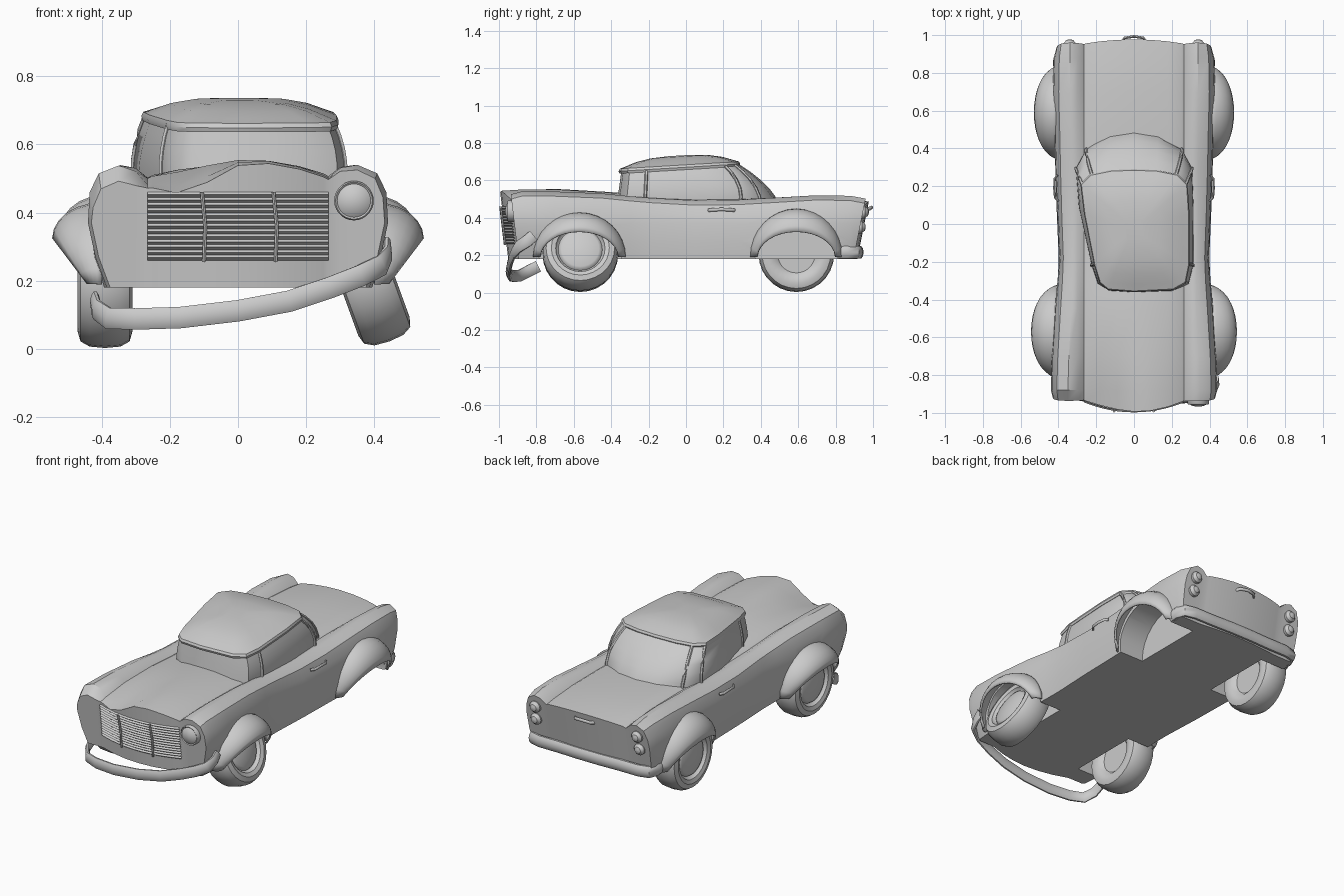
import bpy, bmesh, math
from mathutils import Vector, Matrix

if "Cube" in bpy.data.objects:
    bpy.data.objects.remove(bpy.data.objects["Cube"])

def clamp(v): return max(0.0, min(1.0, v))

def make(name, verts, faces, angle=35):
    me = bpy.data.meshes.new(name)
    me.from_pydata([tuple(v) for v in verts], [], faces)
    bm = bmesh.new(); bm.from_mesh(me)
    bmesh.ops.remove_doubles(bm, verts=bm.verts, dist=1e-5)
    bmesh.ops.recalc_face_normals(bm, faces=bm.faces)
    bm.to_mesh(me); bm.free()
    ob = bpy.data.objects.new(name, me)
    bpy.context.collection.objects.link(ob)
    smooth(ob, angle)
    return ob

def smooth(ob, angle=35):
    bpy.ops.object.select_all(action='DESELECT')
    ob.select_set(True)
    bpy.context.view_layer.objects.active = ob
    bpy.ops.object.shade_smooth_by_angle(angle=math.radians(angle))

def loft(rings, closed=True):
    n = len(rings[0])
    verts = [p for r in rings for p in r]
    faces = [(i*n+j, i*n+(j+1) % n, (i+1)*n+(j+1) % n, (i+1)*n+j)
             for i in range(len(rings)-1) for j in range(n if closed else n-1)]
    return verts, faces

def sweep(name, pts, thick, tall, k=10):
    pts = [Vector(p) for p in pts]
    rings = []
    for i, p in enumerate(pts):
        t = (pts[min(i+1, len(pts)-1)] - pts[max(i-1, 0)]).normalized()
        ref = Vector((0, 0, 1)) if abs(t.z) < .8 else Vector((1, 0, 0))
        side = t.cross(ref).normalized(); up = side.cross(t)
        rings.append([p + side*thick*math.cos(a) + up*tall*math.sin(a)
                      for a in [2*math.pi*j/k for j in range(k)]])
    v, f = loft(rings)
    f += [tuple(range(k)), tuple(range(len(v)-k, len(v)))]
    return make(name, v, f, 50)

def lathe(name, prof, mat, k=28):
    rings = [[mat @ Vector((a, r*math.cos(t), r*math.sin(t)))
              for t in [2*math.pi*j/k for j in range(k)]] for a, r in prof]
    v, f = loft(rings)
    return make(name, v, f + [tuple(range(k)), tuple(range(len(v)-k, len(v)))])

# ---- body: cross-sections lofted along y, with a dented left front
def nose(x, z):
    return -.94 + .12*(.55-z) - .055*max(0, 1-(x/.27)**2)

# y, deck z, deck edge z, crown x, crown z, outer x, sill x
ROWS = [(-.94, .55, .505, .35, .525, .43, .375), (-.88, .557, .51, .35, .54, .44, .385),
        (-.70, .557, .515, .345, .54, .435, .40), (-.45, .54, .51, .33, .53, .42, .40),
        (-.30, .53, .50, .33, .515, .405, .39), (-.18, .515, .495, .335, .505, .395, .39),
        (.05, .50, .49, .34, .492, .405, .40), (.28, .50, .49, .34, .495, .415, .405),
        (.45, .505, .495, .34, .505, .42, .41), (.70, .508, .493, .34, .52, .43, .41),
        (.88, .497, .48, .34, .517, .425, .40), (.96, .487, .47, .34, .502, .41, .39)]

def section(row, last):
    y, d, e, cx, cz, ox, bx = row
    g = d - e
    half = [(0, d), (.09, d-.12*g), (.18, d-.5*g), (.25, e), (.265, e-.008),
            (.30, (e+cz)/2+.006), (cx, cz), (cx+.65*(ox-cx), cz-.025), (ox-.005, cz-.08),
            (ox, .37), ((ox+bx)/2+.006, .27), (bx, .18)]
    half += [(x, .18) for x, z in half[6::-1]]
    full = half + [(-x, z) for x, z in half[-2:0:-1]]
    out = []
    for x, z in full:
        yy = y
        if z > .4:
            z -= .075*math.exp(-((x+.15)/.11)**2)*clamp((-.62-y)/.32)
        if y < -.93:
            yy = nose(x, z)
            if x < -.28 and z > .4: z -= .03
        elif last:
            yy = y - .2*(.5-z) + .02*max(0, 1-(x/.27)**2)
        out.append((x, yy, z))
    return out

rings = [section(r, r is ROWS[-1]) for r in ROWS]
verts, faces = loft(rings)
n, H = len(rings[0]), len(rings[0])//2
for base in (0, len(verts)-n):
    for s in (1, -1):
        ix = lambda k: base + (s*k) % n
        faces += [(ix(i), ix(i+1), ix(H-i-1), ix(H-i)) for i in range(6)]
        faces.append(tuple(ix(k) for k in range(6, H-5)))
body = make("car_body", verts, faces, 32)

# wheel wells cut from the body
for y in (-.565, .59):
    for s in (1, -1):
        cut = lathe("well_cutter", [(.25, .22), (.62, .22)],
                    Matrix.Translation((0, y, .19)) @ Matrix.Diagonal((s, 1, 1, 1)))
        cut.hide_render = True
        m = body.modifiers.new("well", 'BOOLEAN')
        m.operation, m.object, m.solver = 'DIFFERENCE', cut, 'EXACT'
        bpy.context.view_layer.objects.active = body
        bpy.ops.object.modifier_apply(modifier=m.name)
        bpy.data.objects.remove(cut)
smooth(body, 32)

# ---- flared arches over the wheels
for nm, y, h, w in (("front", -.57, .24, .145), ("rear", .59, .26, .13)):
    for s in (1, -1):
        rr = []
        for i in range(17):
            t = math.pi*i/16
            row = []
            for j in range(7):
                p = math.pi/2*j/6
                v, b = 1-math.cos(p), w*math.sin(p)
                row.append((s*(.40 + b*(.3+.7*math.sin(t))), y + math.cos(t)*(.248-.04*v),
                            .19 + math.sin(t)*(h-(h-.135)*v)))
            rr.append(row)
        fl = make(nm + "_arch", *loft(rr, False), 40)
        fl.modifiers.new("thick", 'SOLIDIFY').thickness = .01

# ---- wheels (rear right one missing, front right one splayed)
TYRE = [(-.05, .10), (-.07, .12), (-.08, .155), (-.072, .183), (-.045, .198), (0, .202), (.045, .198),
        (.072, .183), (.08, .155), (.072, .132), (.055, .125), (.05, .118), (.062, .11),
        (.066, .10), (.076, .06), (.08, .015)]
for nm, x, y, z, s, tilt in (("front_left_wheel", -.39, -.565, .205, -1, 0),
                             ("rear_left_wheel", -.39, .59, .205, -1, 0),
                             ("front_right_wheel", .375, -.565, .212, 1, -20)):
    lathe(nm, TYRE, Matrix.Translation((x, y, z)) @ Matrix.Rotation(math.radians(tilt), 4, 'Y')
          @ Matrix.Diagonal((s, 1, 1, 1)))

# ---- cabin: base and roof outlines (half), left front corner pushed in
BASE = [(0, -.37), (.2, -.36), (.285, -.32), (.31, -.22), (.312, .1), (.305, .29), (.25, .40), (.13, .475), (0, .5)]
TOP = [(0, -.345), (.2, -.335), (.262, -.30), (.28, -.21), (.28, .05), (.27, .2), (.22, .25), (.12, .27), (0, .275)]
mirror = lambda o: o + [(-x, y) for x, y in o[-2:0:-1]]
BASE, TOP = mirror(BASE), mirror(TOP)

def push(x, y, z):
    return (x*(1-.34*clamp((.2-y)/.5)) if x < 0 else x, y, z)

def cab_point(i, s):
    (bx, by), (tx, ty) = BASE[i], TOP[i]
    bulge = s*(1-s)
    x, y = bx+(tx-bx)*s, by+(ty-by)*s
    x += math.copysign(.06*bulge, x) if abs(x) > .2 else 0
    y += .14*bulge if ty > .19 else 0
    return push(x, y, .47 + (.675+.06*ty-.47)*s)

crings = [[cab_point(i, s) for i in range(16)] for s in (0, .2, .4, .6, .8, 1)]
v, f = loft(crings)
make("cabin_windows", v, f + [tuple(range(16))], 40)

# pillars and window frames
for i in (3, 5, 6, 10, 11, 13):
    sweep("window_pillar", [cab_point(i, s/5) for s in range(6)], .009, .009, 6)

# roof with a thin brim
rrings = []
for q, dz in ((.97, -.018), (1.035, -.018), (1.05, -.005), (1.03, .008), (.92, None), (.75, None), (.5, None), (.2, None)):
    ring = []
    for tx, ty in TOP:
        x, y = tx*q, -.035 + (ty+.035)*q
        ring.append(push(x, y, .675+.06*y + (.052*(1-q**3) + .008 if dz is None else dz)))
    rrings.append(ring)
v, f = loft(rrings)
make("roof", v, f + [tuple(range(len(v)-16, len(v)))], 38)

# ---- grille: ribbed sheet following the curved nose, two uprights
g = []
for i in range(27):
    z = .26 + .2*i/26
    g.append([(x, nose(x, z) - (.014 if i % 2 else .004), z) for x in [-.265+.53*j/12 for j in range(13)]])
make("grille_slats", *loft(g, False), 20)
for x in (-.1, .11):
    sweep("grille_upright", [(x+d, nose(x, z)-.016, z) for d, z in ((0, .255), (.004, .36), (-.006, .46))], .006, .006, 6)

# ---- lights
def facing(x, y, z, sign): # lathe axis turned to +-y
    return Matrix.Translation((x, y, z)) @ Matrix.Rotation(sign*math.pi/2, 4, 'Z')

lathe("headlight", [(-.03, .058), (.014, .058), (.02, .054), (.016, .049), (.026, .035), (.032, .01)],
      facing(.34, -.935, .435, -1))
for s in (1, -1):
    for x, y, z in ((.34, .945, .43), (.345, .928, .35)):
        lathe("tail_light", [(-.02, .034), (.012, .034), (.016, .028), (.028, .02), (.033, .005)],
              facing(s*x, y, z, 1), 16)

# ---- bumpers: front one hangs loose on the left
sweep("front_bumper", [(.435, -.815, .305), (.438, -.85, .275), (.42, -.895, .245), (.36, -.92, .215), (.27, -.935, .18),
                       (.15, -.945, .14), (.0, -.95, .112), (-.17, -.94, .092), (-.30, -.92, .088),
                       (-.38, -.89, .09), (-.415, -.84, .115), (-.42, -.79, .14)], .014, .033)
sweep("rear_bumper", [(s*x, y, .215) for s, seq in ((-1, 1), (1, -1)) for x, y in
                      [(.405, .81), (.41, .86), (.39, .91), (.33, .925), (.2, .925), (.07, .93)][::seq]], .02, .036)

# ---- handles
for s in (1, -1):
    sweep("door_handle", [(s*.40, .12, .44), (s*.418, .14, .442), (s*.422, .19, .445),
                          (s*.42, .24, .442), (s*.405, .26, .44)], .006, .009, 8)
sweep("trunk_handle", [(-.065, .96, .445), (-.05, .985, .45), (0, .993, .455), (.05, .985, .45), (.065, .96, .445)],
      .007, .01, 8)
